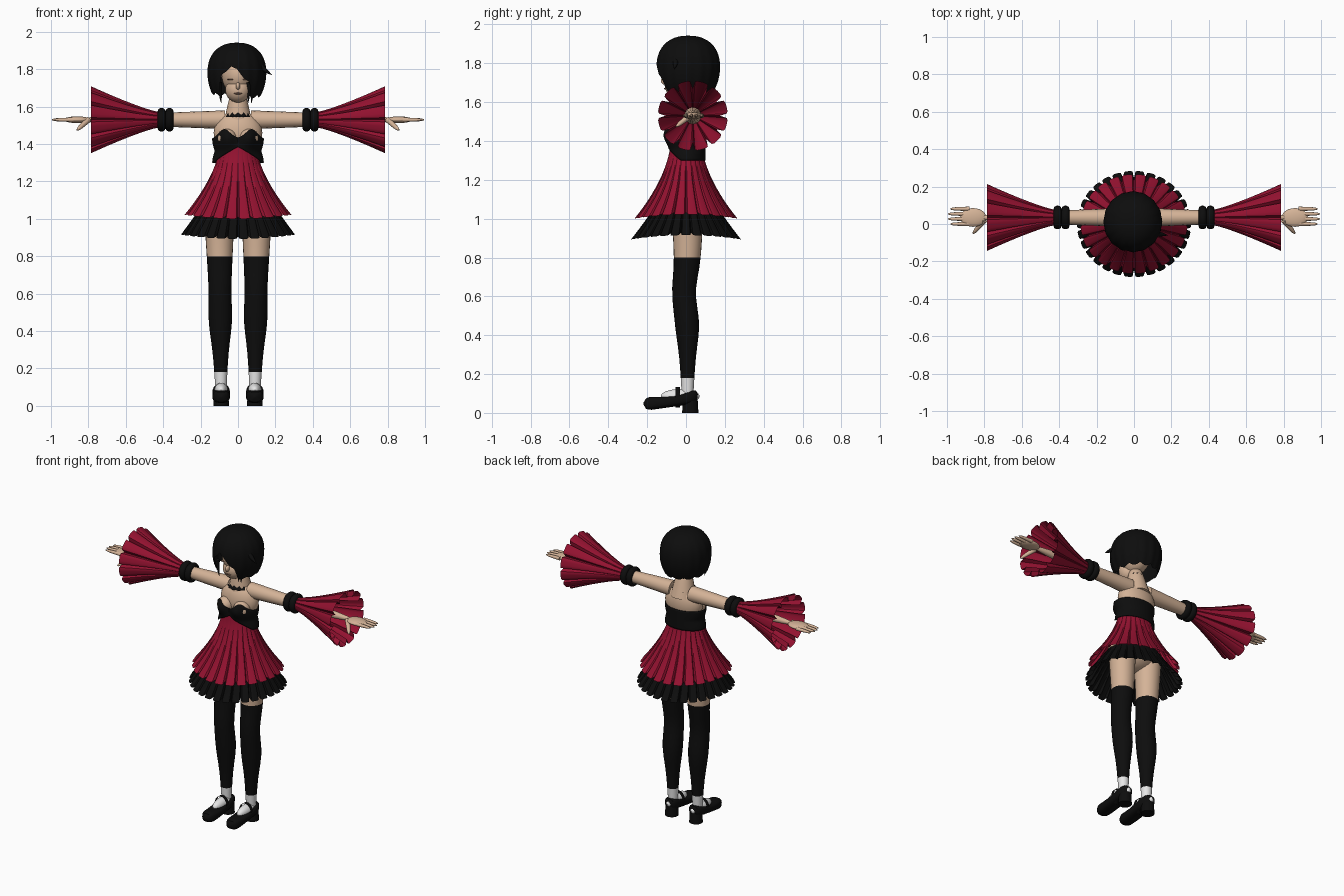
import bpy, bmesh
from math import sin, cos, pi, exp, radians, copysign
from mathutils import Vector

cube = bpy.data.objects.get("Cube")
if cube:
    bpy.data.objects.remove(cube, do_unlink=True)

TAU = 2 * pi
SIDES = ((1, "left_"), (-1, "right_"))
parts = []


def material(name, r, g, b):
    mat = bpy.data.materials.new(name)
    mat.use_nodes = True
    mat.diffuse_color = (r, g, b, 1)
    shader = next(n for n in mat.node_tree.nodes if n.type == 'BSDF_PRINCIPLED')
    shader.inputs["Base Color"].default_value = mat.diffuse_color
    return mat


black = material("black cloth", .004, .004, .004)
red = material("crimson cloth", .3, .006, .03)
skin = material("skin", .66, .45, .31)
white = material("white sock", .8, .8, .8)
brown = material("soft brown", .25, .14, .1)


def finish(name, bm, mat):
    bmesh.ops.recalc_face_normals(bm, faces=bm.faces)
    mesh = bpy.data.meshes.new(name)
    bm.to_mesh(mesh)
    bm.free()
    mesh.materials.append(mat)
    obj = bpy.data.objects.new(name, mesh)
    bpy.context.collection.objects.link(obj)
    parts.append(obj)
    return obj


def sheet(name, mat, point, columns=24, rows=12, caps=False):
    """Tube of quads from point(u, v): u runs round, v runs along."""
    bm = bmesh.new()
    grid = [[bm.verts.new(point(i / columns, j / rows)) for i in range(columns)]
            for j in range(rows + 1)]
    for low, high in zip(grid, grid[1:]):
        for i in range(columns):
            k = (i + 1) % columns
            bm.faces.new((low[i], low[k], high[k], high[i]))
    if caps:
        bm.faces.new(grid[0])
        bm.faces.new(grid[-1])
    return finish(name, bm, mat)


def ball(name, mat, centre, size):
    bm = bmesh.new()
    bmesh.ops.create_uvsphere(bm, u_segments=24, v_segments=16, radius=1)
    bmesh.ops.scale(bm, verts=bm.verts, vec=size)
    bmesh.ops.translate(bm, verts=bm.verts, vec=centre)
    return finish(name, bm, mat)


def limb(name, mat, start, end, start_radius, end_radius):
    """Tapered tube with a rounded far end."""
    start, end = Vector(start), Vector(end)
    turn = (end - start).to_track_quat('Z', 'Y')

    def point(u, v):
        r = (start_radius + (end_radius - start_radius) * v) * (1 - .6 * v ** 9)
        return start.lerp(end, v) + turn @ Vector((r * cos(u * TAU), r * sin(u * TAU), 0))

    return sheet(name, mat, point, columns=16, caps=True)


def between(t, table):
    """Linear lookup in a sorted table of pairs."""
    for (t0, a), (t1, b) in zip(table, table[1:]):
        if t <= t1:
            return a + (b - a) * (t - t0) / (t1 - t0)
    return table[-1][1]


def bump(t, centre, width):
    return exp(-((t - centre) / width) ** 2)


def pleat(u, count):
    """0 on the flat of a pleat, 1 in the narrow fold."""
    f = (u * count) % 1
    return max(0, 1 - min(f, 1 - f) * 7)


# Head, face and neck
ball("skull", skin, (0, 0, 1.77), (.088, .115, .11))
ball("jaw", skin, (0, -.045, 1.69), (.068, .065, .068))
ball("nose", skin, (0, -.108, 1.71), (.012, .022, .02))
ball("mouth", brown, (0, -.103, 1.67), (.022, .01, .005))
for side, label in SIDES:
    ball(label + "closed_eye", brown, (side * .036, -.095, 1.745), (.022, .012, .004))
limb("neck", skin, (0, .03, 1.5), (0, .01, 1.7), .08, .035)


def choker_point(u, v):
    r = (.047 + .026 * (1 - v) ** 3) * (1 + .05 * cos(u * TAU * 12))
    return (r * sin(u * TAU), .02 - r * cos(u * TAU), 1.545 + .09 * v)


sheet("choker", black, choker_point, columns=72)

# Bobbed hair: the hem height by angle leaves a parted, swept fringe
HEM = [(-pi, 1.67), (-.75, 1.68), (-.6, 1.76), (-.2, 1.83),
       (.45, 1.74), (.6, 1.66), (pi, 1.67)]
CROWN, WIDEST = 1.942, 1.78


def hair_point(u, v):
    phi = u * TAU - pi
    hem = between(phi, HEM) - .015 * abs(sin(phi * 6))
    z = CROWN - (CROWN - hem) * (1 - cos(v * pi / 2))
    if z > WIDEST:
        power = 2.3
        r = (1 - ((z - WIDEST) / (CROWN - WIDEST)) ** power) ** (1 / power)
    else:
        r = 1 - 13 * (WIDEST - z) ** 2
    r *= 1 + .012 * v * cos(phi * 16)
    return (-.006 + .156 * r * sin(phi), .012 - .162 * r * cos(phi), z)


sheet("hair", black, hair_point, columns=128, rows=20)
limb("stray_lock", black, (.11, -.05, 1.82), (.18, -.06, 1.77), .02, .003)
for x in (-.1, .06, .08):
    limb("hanging_lock", black, (x, -.08, 1.73), (x * .9, -.07, 1.62), .015, .003)

# Torso
ball("chest", skin, (0, .02, 1.46), (.13, .08, .12))
ball("hips", skin, (0, 0, 1.1), (.15, .12, .12))
for side, label in SIDES:
    ball(label + "bust", skin, (side * .06, -.046, 1.43), (.052, .052, .052))


# Bodice with a sweetheart neckline and a peaked front hem
def bodice_point(u, v):
    phi = u * TAU - pi
    turn = abs(phi)
    top = 1.43 + .05 * bump(turn, .6, .4)
    bottom = 1.3 + .085 * max(0, 1 - turn / 1.2)
    z = bottom + (top - bottom) * v
    x = (.124 + .014 * abs(cos((z - 1.3) * 25))) * sin(phi)
    y = .006 - .095 * cos(phi)
    if turn < pi / 2:
        y -= .036 * bump(z, 1.43, .055) * bump(abs(x), .062, .045)
    return (x, y, z)


bodice = sheet("bodice", black, bodice_point, columns=72)
bodice.modifiers.new("Thickness", 'SOLIDIFY').thickness = .004


# Pleated skirt over a black underskirt
def skirt(name, mat, top, hem, waist, flare, curve, count):
    def point(u, v):
        phi = u * TAU
        fold = pleat(u, count)
        edge = hem + .022 * sin(phi) ** 2 + .012 * fold
        r = (waist + flare * v ** curve) * (1 - .13 * v * fold)
        oval = .8 + .13 * v
        return (r * sin(phi), -r * oval * cos(phi), top + (edge - top) * v)

    sheet(name, mat, point, columns=count * 8)


skirt("skirt", red, 1.385, 1, .1, .186, 1.6, 24)
skirt("underskirt", black, 1.1, .893, .17, .135, 1, 30)

# Arms, cuffs, sleeves and hands
ARM_Y, ARM_Z = .035, 1.53
for side, label in SIDES:
    limb(label + "arm", skin, (side * .07, ARM_Y, ARM_Z), (side * .83, ARM_Y, ARM_Z), .05, .02)

    def cuff_point(u, v):
        r = .045 + .018 * abs(sin(v * TAU)) ** .4
        return (side * (.345 + .085 * v), ARM_Y + r * cos(u * TAU), ARM_Z + r * sin(u * TAU))

    def sleeve_point(u, v):
        r = (.042 + .138 * v ** 1.2) * (1 - (.1 + .12 * v) * pleat(u, 12))
        return (side * (.425 + .36 * v), ARM_Y + r * cos(u * TAU), ARM_Z + r * sin(u * TAU))

    sheet(label + "cuff", black, cuff_point, rows=24)
    sheet(label + "sleeve", red, sleeve_point, columns=96)

    ball(label + "palm", skin, (side * .86, ARM_Y, ARM_Z), (.07, .05, .018))
    for finger in range(4):
        y = .027 * finger
        tip = 1 - .012 * abs(finger - 1.5)
        limb(label + "finger", skin, (side * .88, y, ARM_Z), (side * tip, y, ARM_Z), .012, .008)
    limb(label + "thumb", skin, (side * .8, .02, ARM_Z), (side * .86, -.05, 1.475), .016, .01)


# Legs: sock, stocking and thigh share one outline
def leg(name, mat, side, low, high):
    def point(u, v):
        z = low + (high - low) * v
        r = .025 + .055 * z + .012 * bump(z, .45, .13)
        y = .008 - .018 * bump(z, .62, .12)
        return (side * (.09 + .01 * z) + r * cos(u * TAU), y + r * sin(u * TAU), z)

    sheet(name, mat, point)


for side, label in SIDES:
    leg(label + "sock", white, side, .09, .18)
    leg(label + "stocking", black, side, .18, .8)
    leg(label + "thigh", skin, side, .8, 1.1)
    foot = side * .09

    # Rounded-box shoe that climbs towards the heel
    def shoe_point(u, v):
        taper = (1 - abs(2 * v - 1) ** 5) ** .5 + .1
        bottom = .01 + .04 * v
        top = .085 + .045 * v - .02 * sin(pi * v)
        c, s = cos(u * TAU), sin(u * TAU)
        across = copysign(abs(c) ** .7, c) * taper
        up = copysign(abs(s) ** .7, s) * min(1, taper)
        return (foot + .043 * across, -.22 + .285 * v,
                (top + bottom) / 2 + (top - bottom) / 2 * up)

    def heel_point(u, v):
        r = .042 - .004 * v
        return (foot + r * cos(u * TAU), .022 + r * sin(u * TAU), .07 * v)

    def strap_point(u, v):
        return (foot + .044 * cos(u * TAU), -.055 + .025 * v, .08 + .053 * sin(u * TAU))

    sheet(label + "shoe", black, shoe_point, rows=20, caps=True)
    sheet(label + "heel", black, heel_point, rows=2, caps=True)
    sheet(label + "strap", black, strap_point, rows=1)
    ball(label + "instep", white, (foot, -.03, .085), (.036, .1, .038))

# Smooth shading that keeps folds crisp
bpy.ops.object.select_all(action='DESELECT')
for obj in parts:
    obj.select_set(True)
bpy.context.view_layer.objects.active = parts[0]
bpy.ops.object.shade_smooth_by_angle(angle=radians(35))
